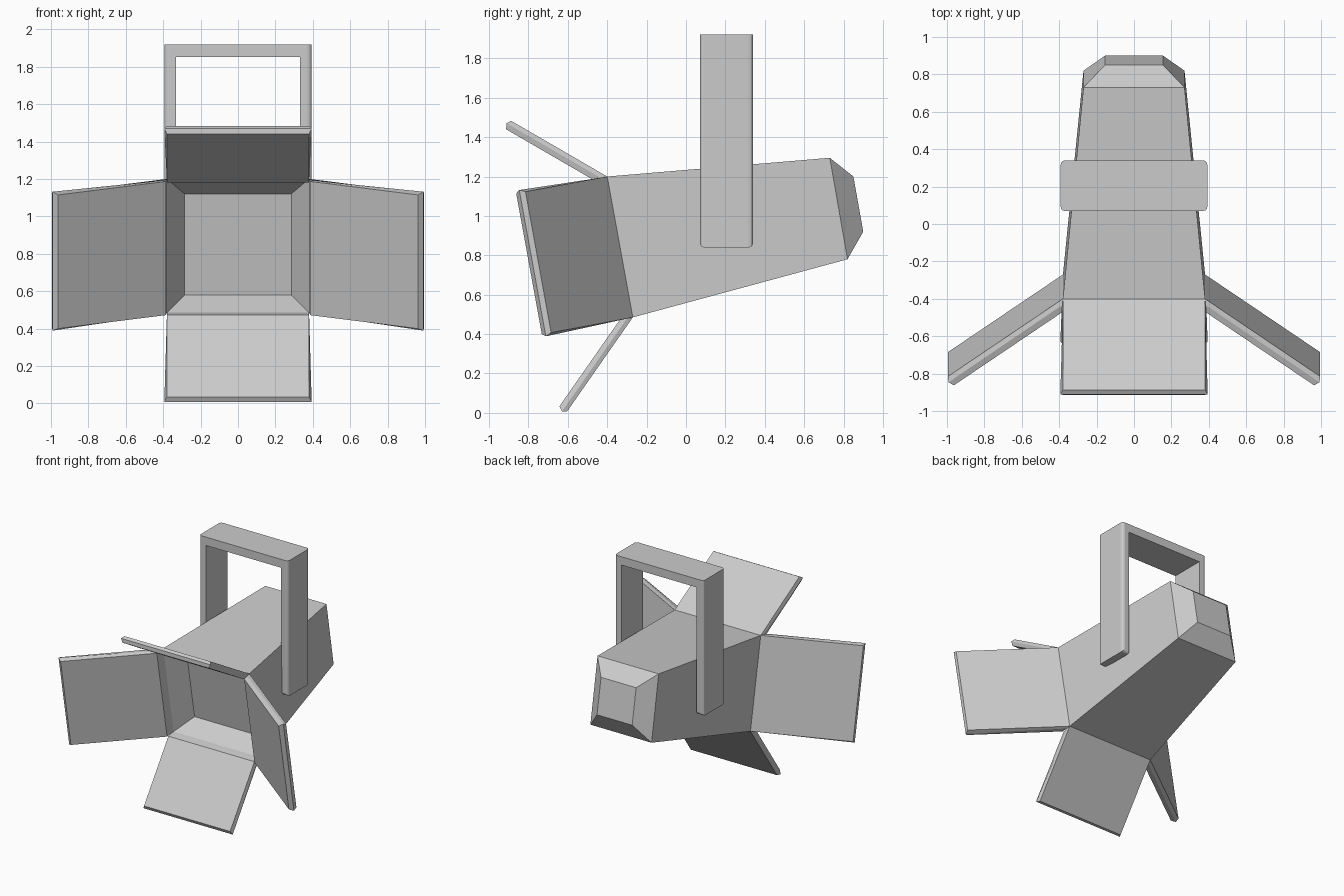
import bpy, bmesh
from mathutils import Vector

if "Cube" in bpy.data.objects:
    bpy.data.objects.remove(bpy.data.objects["Cube"])


def finish(name, bm):
    bmesh.ops.recalc_face_normals(bm, faces=bm.faces)
    mesh = bpy.data.meshes.new(name)
    bm.to_mesh(mesh)
    bm.free()
    obj = bpy.data.objects.new(name, mesh)
    bpy.context.collection.objects.link(obj)
    return obj


def loft(name, rings):
    bm = bmesh.new()
    loops = [[bm.verts.new(p) for p in ring] for ring in rings]
    n = len(rings[0])
    for a, b in zip(loops, loops[1:]):
        for i in range(n):
            j = (i + 1) % n
            bm.faces.new((a[i], a[j], b[j], b[i]))
    bm.faces.new(loops[0])
    bm.faces.new(loops[-1])
    return finish(name, bm)


# Lamp body: recessed front window, tapered housing, chamfered back cap
def section(half_width, top, bottom):
    w = half_width
    return [(-w, *top), (w, *top), (w, *bottom), (-w, *bottom)]


loft("lamp_body", [
    section(0.285, (-0.24, 1.12), (-0.14, 0.58)),
    section(0.38, (-0.40, 1.20), (-0.27, 0.485)),
    section(0.27, (0.73, 1.295), (0.82, 0.78)),
    section(0.155, (0.85, 1.20), (0.90, 0.92)),
])


# Hinged flaps: slabs with a slightly ridged rim, mitred at the hinge
def flap(name, a, b, reach, thick):
    a, b, reach = Vector(a), Vector(b), Vector(reach)
    d, w = reach.normalized(), (b - a).normalized()
    n = d.cross(w).normalized()
    if n.dot(Vector((0, 0, 0.84)) - Vector((a.x, 0, a.z)) + Vector((0, -0.3, 0))) < 0:
        n = -n

    def layer(depth, bulge, mitre):
        o = n * depth
        return [a + o + d * mitre, b + o + d * mitre,
                b + o + reach + (d + w) * bulge,
                a + o + reach + (d - w) * bulge]
    return loft(name, [layer(0, 0, 0), layer(thick * 0.45, 0.014, 0.021),
                       layer(thick, 0, 0.047)])


flap("top_flap", (-0.38, -0.40, 1.20), (0.38, -0.40, 1.20), (0, -0.488, 0.283), 0.05)
flap("bottom_flap", (-0.38, -0.27, 0.485), (0.38, -0.27, 0.485), (0, -0.334, -0.478), 0.047)
side = flap("side_flaps", (0.38, -0.40, 1.20), (0.38, -0.27, 0.485), (0.615, -0.415, -0.077), 0.058)
side.modifiers.new("Mirror", "MIRROR").use_mirror_merge = False

# Carrying bracket: inverted U strap with rounded leg edges
X, I, Z0, Z1, T = 0.392, 0.332, 0.84, 1.92, 1.853
profile = [(-X, Z0), (-X, Z1), (X, Z1), (X, Z0), (I, Z0), (I, T), (-I, T), (-I, Z0)]
bm = bmesh.new()
face = bm.faces.new([bm.verts.new((x, 0.07, z)) for x, z in profile])
ext = bmesh.ops.extrude_face_region(bm, geom=[face])
bmesh.ops.translate(bm, vec=(0, 0.27, 0),
                    verts=[v for v in ext["geom"] if isinstance(v, bmesh.types.BMVert)])


def rounded(e):
    p, q = (v.co for v in e.verts)
    if abs(p.y - q.y) > 0.01:
        return False
    outer = abs(p.x) > 0.38 and abs(q.x) > 0.38 and abs(p.x - q.x) < 0.01
    foot = p.z < 0.85 and q.z < 0.85
    return outer or foot


bmesh.ops.bevel(bm, geom=[e for e in bm.edges if rounded(e)], offset=0.022,
                segments=3, profile=0.5, affect="EDGES", clamp_overlap=True)
finish("carrying_bracket", bm)
